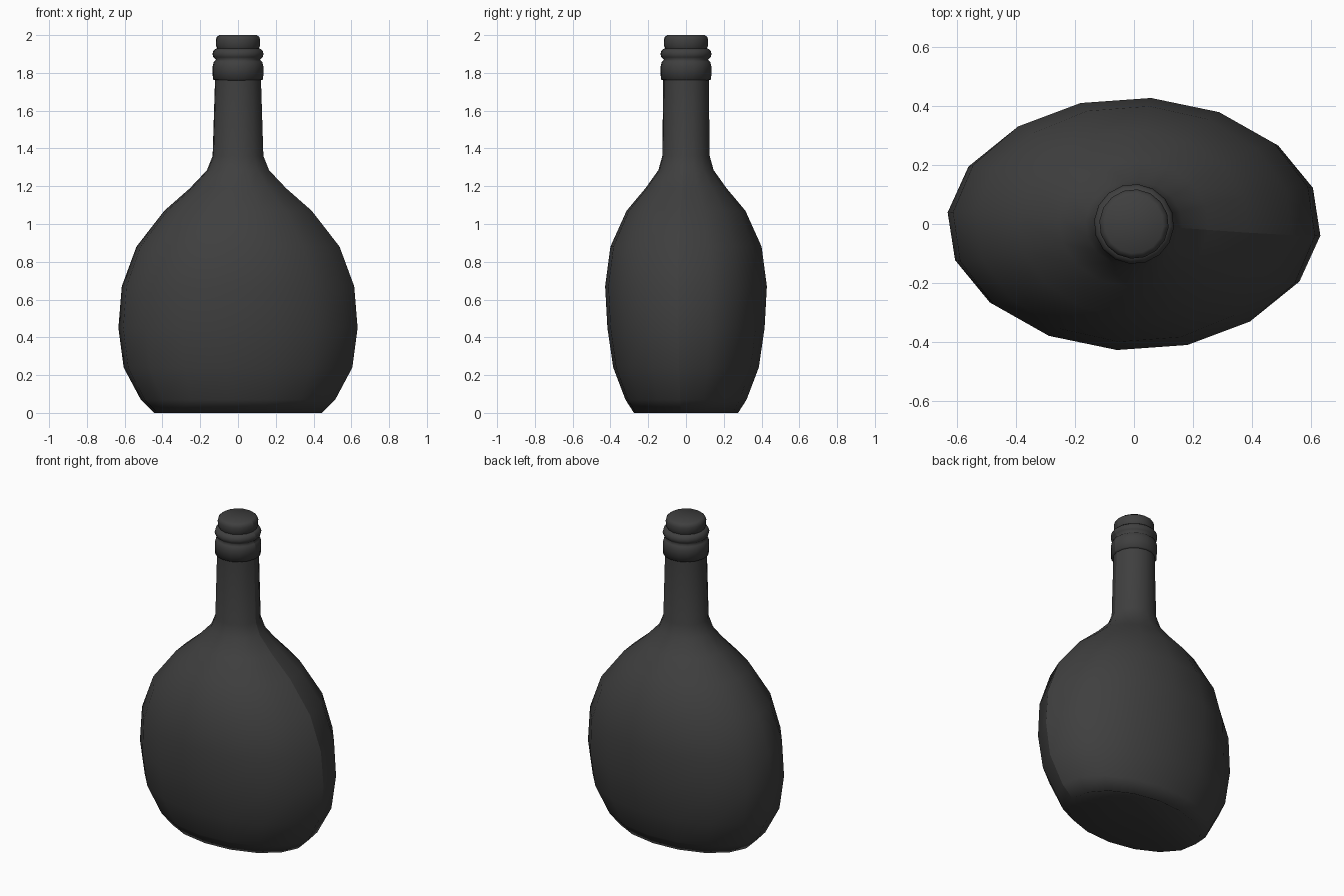
import bpy, bmesh, math

if "Cube" in bpy.data.objects:
    bpy.data.objects.remove(bpy.data.objects["Cube"], do_unlink=True)

SIDES = 16
TWIST = math.radians(-5.4)

glass = bpy.data.materials.new("dark glass")
glass.use_nodes = True
colour = (0.05, 0.05, 0.05, 1)
glass.diffuse_color = colour
glass.node_tree.nodes["Principled BSDF"].inputs["Base Color"].default_value = colour


def lathe(name, profile, start_tip=None, end_tip=None, crease=45):
    """Loft ellipses (x radius, y radius, z); a tip closes an end with a fan."""
    bm = bmesh.new()
    rings = []
    for rx, ry, z in profile:
        angles = [TWIST + math.tau * i / SIDES for i in range(SIDES)]
        rings.append([bm.verts.new((rx * math.cos(a), ry * math.sin(a), z)) for a in angles])
    for low, high in zip(rings, rings[1:]):
        for i in range(SIDES):
            j = (i + 1) % SIDES
            bm.faces.new((low[i], low[j], high[j], high[i]))
    for ring, tip, flip in ((rings[0], start_tip, True), (rings[-1], end_tip, False)):
        if tip is not None:
            point = bm.verts.new((0, 0, tip))
            for i in range(SIDES):
                a, b = ring[i], ring[(i + 1) % SIDES]
                bm.faces.new((b, a, point) if flip else (a, b, point))
    # Smooth shading, with hard creases and one mould seam up the side
    for face in bm.faces:
        face.smooth = True
    for edge in bm.edges:
        edge.smooth = edge.calc_face_angle(0) < math.radians(crease)
    for low, high in zip(rings, rings[1:]):
        bm.edges.get((low[0], high[0])).smooth = False
    mesh = bpy.data.meshes.new(name)
    bm.to_mesh(mesh)
    bm.free()
    mesh.materials.append(glass)
    obj = bpy.data.objects.new(name, mesh)
    bpy.context.collection.objects.link(obj)
    return obj


def round_profile(points):
    return [(r, r, z) for r, z in points]


# Flattened body running up into the neck, with a hollow punt underneath
lathe("bottle_body", [
    (0.445, 0.277, 0), (0.517, 0.322, 0.07), (0.608, 0.387, 0.24),
    (0.636, 0.418, 0.45), (0.618, 0.43, 0.67), (0.54, 0.402, 0.88),
    (0.392, 0.316, 1.07), (0.255, 0.215, 1.19), (0.165, 0.147, 1.285),
    (0.135, 0.126, 1.36), (0.122, 0.121, 1.77)], start_tip=0.16)

# Collar band and ring around the neck
lathe("neck_collar", round_profile([
    (0.118, 1.76), (0.134, 1.765), (0.135, 1.835), (0.128, 1.86),
    (0.117, 1.87), (0.131, 1.883), (0.136, 1.9), (0.131, 1.918),
    (0.115, 1.93)]), start_tip=1.76, end_tip=1.93, crease=65)

# Rounded mouth on top
lathe("bottle_mouth", round_profile([
    (0.108, 1.925), (0.117, 1.942), (0.118, 1.975), (0.113, 1.99),
    (0.1, 2)]), end_tip=2, crease=35)
